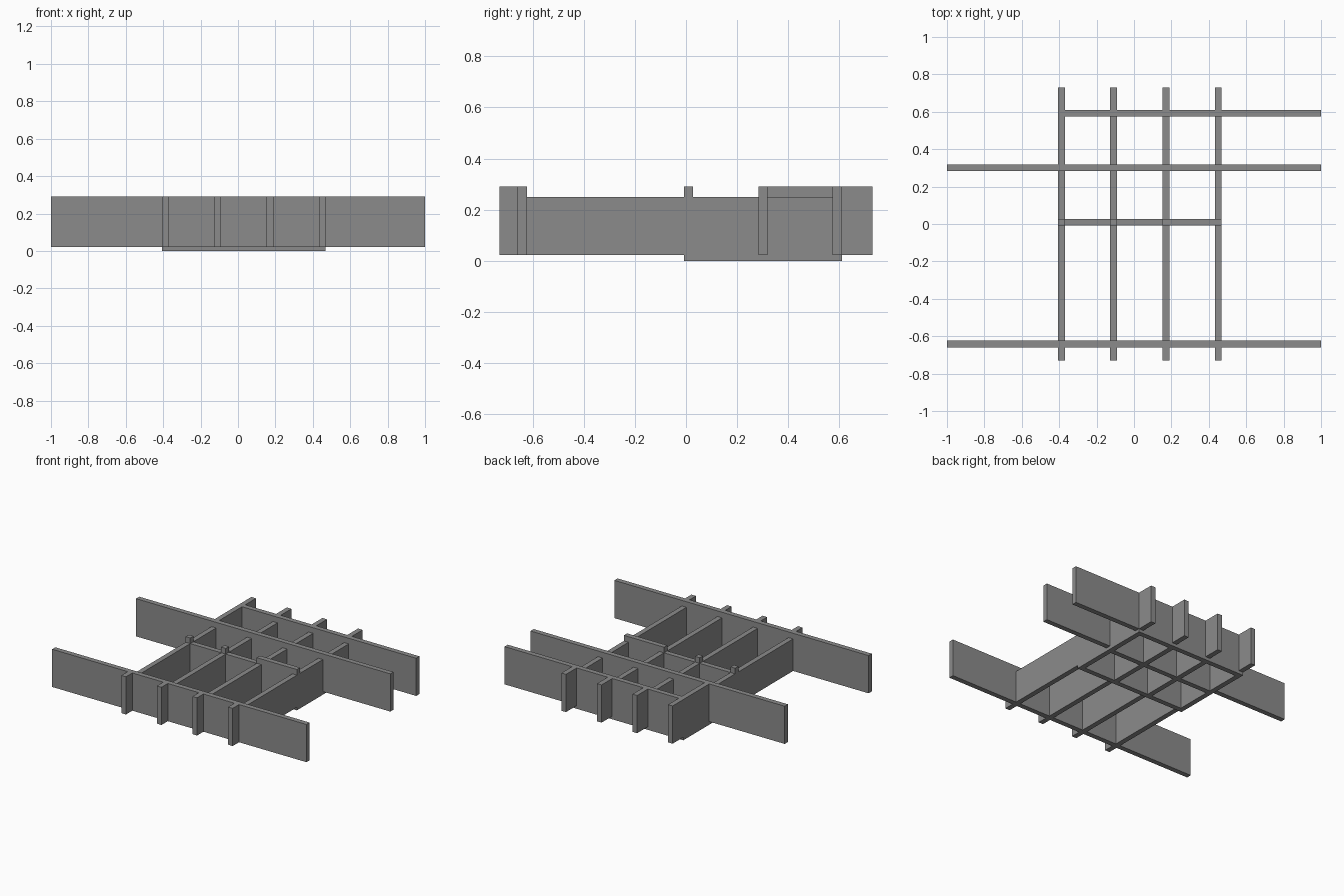
import bpy, bmesh

if "Cube" in bpy.data.objects:
    bpy.data.objects.remove(bpy.data.objects["Cube"])

grey = bpy.data.materials.new("plain grey")
grey.diffuse_color = (0.26, 0.26, 0.26, 1)
grey.use_nodes = True
grey.node_tree.nodes["Principled BSDF"].inputs["Base Color"].default_value = grey.diffuse_color

T = 0.036                                   # board thickness
LOW, TOP, BASE = 0.25, 0.29, 0.022          # lowered top, full top, raised underside
LONG_X = [-0.406, -0.127, 0.153, 0.433]     # left edges of the lengthwise boards
FRONT_Y, MID_Y, INNER_Y, BACK_Y = -0.659, -0.008, 0.283, 0.574
X0, X1 = LONG_X[0], LONG_X[3] + T


def board(name, profile, start, axis):
    """Extrude a (length, z) outline by the board thickness along 'x' or 'y'."""
    bm = bmesh.new()
    if axis == 'x':
        pts, shift = [(start, a, z) for a, z in profile], (T, 0, 0)
    else:
        pts, shift = [(a, start, z) for a, z in profile], (0, T, 0)
    face = bm.faces.new([bm.verts.new(p) for p in pts])
    ext = bmesh.ops.extrude_face_region(bm, geom=[face])
    moved = [g for g in ext['geom'] if isinstance(g, bmesh.types.BMVert)]
    bmesh.ops.translate(bm, verts=moved, vec=shift)
    bmesh.ops.recalc_face_normals(bm, faces=bm.faces)
    mesh = bpy.data.meshes.new(name)
    bm.to_mesh(mesh)
    bm.free()
    mesh.materials.append(grey)
    bpy.context.collection.objects.link(bpy.data.objects.new(name, mesh))


# Lengthwise boards: tall ends, lowered middle, foot under the rear half
for i, x in enumerate(LONG_X):
    under = [(-0.73, BASE), (MID_Y, BASE), (MID_Y, 0), (BACK_Y + T, 0),
             (BACK_Y + T, BASE), (0.73, BASE), (0.73, TOP)]
    rise = INNER_Y if i == 0 else BACK_Y    # the left board stays tall further forward
    over = [(rise, TOP), (rise, LOW), (FRONT_Y + T, LOW),
            (FRONT_Y + T, TOP), (-0.73, TOP)]
    board(f"lengthwise_board_{i + 1}", under + over, x, 'x')

# Full-width cross boards
board("front_cross_board", [(-1, BASE), (1, BASE), (1, TOP), (-1, TOP)], FRONT_Y, 'y')
board("inner_cross_board", [(-1, BASE), (X0, BASE), (X0, 0), (X1, 0), (X1, BASE),
                            (1, BASE), (1, TOP), (-1, TOP)], INNER_Y, 'y')
# Back cross board starts at the left lengthwise board
board("back_cross_board", [(X0, 0), (X1, 0), (X1, BASE), (1, BASE), (1, TOP), (X0, TOP)],
      BACK_Y, 'y')
# Short middle board with two pegs and a raised right section
b, c = LONG_X[1], LONG_X[2]
board("middle_cross_board",
      [(X0, 0), (X1, 0), (X1, TOP), (c, TOP), (c, LOW), (b + T, LOW), (b + T, TOP),
       (b, TOP), (b, LOW), (X0 + T, LOW), (X0 + T, TOP), (X0, TOP)], MID_Y, 'y')
